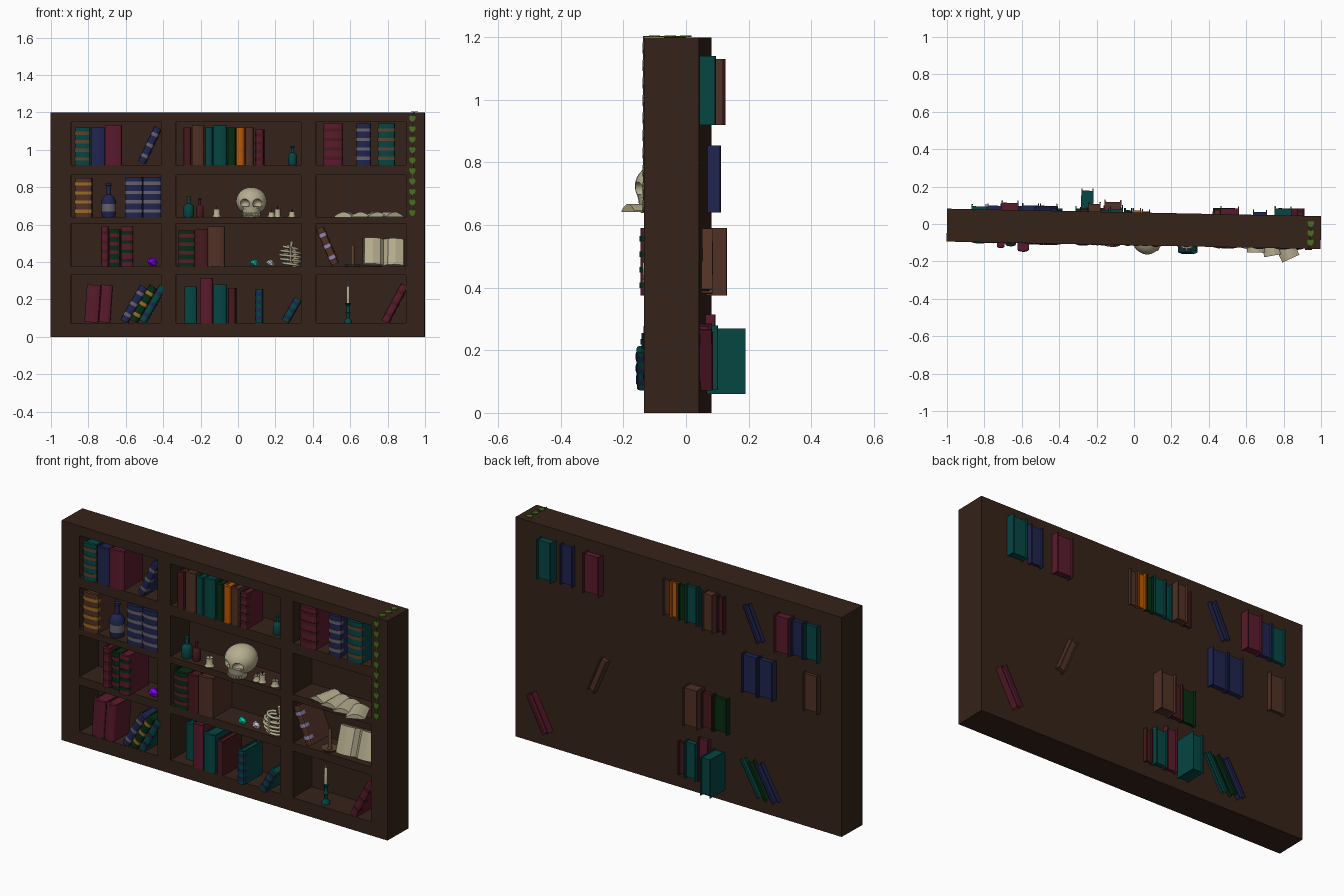
import bpy, bmesh, math
from mathutils import Matrix, Vector

if "Cube" in bpy.data.objects:
    bpy.data.objects.remove(bpy.data.objects["Cube"])

ROT = Matrix.Rotation(-0.02, 4, 'Z')      # whole case stands slightly turned
FRONT, BACK, INNER = -0.114, 0.062, 0.045
HEX = dict(wood='38281f', teal='0e4744', red='5a2030', blue='25294f', green='0f3018', brown='51342a',
           darkred='481f22', orange='b8590e', gold='9a6a28', cream='b3ab8c', bone='b5ad90', purple='8000f0',
           cyan='00c8a8', white='c8c8d8', grey='66606a', lavender='8f86ad', leaf='4c6b28', tan='5c4330')
MATS = {}


def mat(c):
    if c not in MATS:
        m = bpy.data.materials.new(c)
        rgb = [(int(HEX[c][i:i + 2], 16) / 255) ** 2.2 for i in (0, 2, 4)]
        m.diffuse_color = (*rgb, 1)
        m.use_nodes = True
        m.node_tree.nodes["Principled BSDF"].inputs["Base Color"].default_value = m.diffuse_color
        MATS[c] = m
    return MATS[c]


def finish(name, bm, cols, M=Matrix(), smooth=False):
    bmesh.ops.recalc_face_normals(bm, faces=bm.faces)
    bm.transform(ROT @ M)
    me = bpy.data.meshes.new(name)
    bm.to_mesh(me)
    bm.free()
    for c in cols:
        me.materials.append(mat(c))
    ob = bpy.data.objects.new(name, me)
    bpy.context.collection.objects.link(ob)
    if smooth:
        bpy.ops.object.select_all(action='DESELECT')
        ob.select_set(True)
        bpy.context.view_layer.objects.active = ob
        bpy.ops.object.shade_smooth_by_angle(angle=math.radians(40))
    return ob


def prism(bm, pts, z0, z1, mi=0):
    lo = [bm.verts.new((x, y, z0)) for x, y in pts]
    hi = [bm.verts.new((x, y, z1)) for x, y in pts]
    fs = [bm.faces.new(lo), bm.faces.new(hi)]
    n = len(pts)
    fs += [bm.faces.new((lo[i], lo[(i + 1) % n], hi[(i + 1) % n], hi[i])) for i in range(n)]
    for f in fs:
        f.material_index = mi


def lathe(name, x, y, z, prof, col, seg=16):
    bm = bmesh.new()
    rings = [[bm.verts.new((r * math.cos(a), r * math.sin(a), h)) for a in
              (2 * math.pi * k / seg for k in range(seg))] for r, h in prof]
    for a, b in zip(rings, rings[1:]):
        for k in range(seg):
            bm.faces.new((a[k], a[(k + 1) % seg], b[(k + 1) % seg], b[k]))
    bm.faces.new(rings[0])
    bm.faces.new(rings[-1])
    return finish(name, bm, [col], Matrix.Translation((x, y, z)), True)


def tube(name, pts, r, col):
    cu = bpy.data.curves.new(name, 'CURVE')
    cu.dimensions, cu.bevel_depth, cu.bevel_resolution = '3D', r, 1
    cu.use_fill_caps = True
    sp = cu.splines.new('POLY')
    sp.points.add(len(pts) - 1)
    for p, q in zip(sp.points, pts):
        p.co = (*(ROT @ Vector(q)), 1)
    cu.materials.append(mat(col))
    ob = bpy.data.objects.new(name, cu)
    bpy.context.collection.objects.link(ob)


def book(name, cx, cz, t, h, col, y0=-0.118, y1=0.105, lean=0, band=None, nb=4):
    """Cover with rounded spine at y0, fore edge at y1, page block set inside."""
    bm = bmesh.new()
    c, b, w = min(.006, t * .18), min(.012, t * .25), t / 2
    arc = [(-w * math.cos(k * math.pi / 6), y0 + b - b * math.sin(k * math.pi / 6)) for k in range(7)]
    prism(bm, [(-w, y1)] + arc + [(w, y1), (w - c, y1), (w - c, y0 + b + c), (c - w, y0 + b + c), (c - w, y1)],
          -h / 2, h / 2)
    i, e = w - c * .9, y1 - .012
    prism(bm, [(-i, y0 + b), (i, y0 + b), (i, e), (-i, e)], -h / 2 + .007, h / 2 - .007)
    if band:                                # raised bands on the spine
        o = [(x * 1.04, y - .003) for x, y in arc]
        for k in range(nb):
            z = h * ((k + .5) / nb - .5) * .92
            prism(bm, [(-w * 1.04, y0 + .03)] + o + [(w * 1.04, y0 + .03)], z - .009, z + .009, 1)
    M = Matrix.Translation((cx, 0, cz)) @ Matrix.Rotation(math.radians(lean), 4, 'Y')
    finish(name, bm, [col, band or col], M)


# case: front grid with recessed niches
xs = [-1, -.89, -.41, -.33, .34, .42, .9, 1]
zs = [0, .075, .33, .375, .605, .64, .865, .92, 1.148, 1.2]
bm = bmesh.new()
quad = lambda *p: bm.faces.new([bm.verts.new(q) for q in p])
for i, (a, b) in enumerate(zip(xs, xs[1:])):
    for j, (c, d) in enumerate(zip(zs, zs[1:])):
        niche = i % 2 and j % 2
        y = INNER if niche else FRONT
        quad((a, y, c), (b, y, c), (b, y, d), (a, y, d))
        quad((a, BACK, c), (b, BACK, c), (b, BACK, d), (a, BACK, d))
        if niche:
            rim = [(a, c), (b, c), (b, d), (a, d)]
            for p, q in zip(rim, rim[1:] + rim[:1]):
                quad((p[0], FRONT, p[1]), (q[0], FRONT, q[1]), (q[0], y, q[1]), (p[0], y, p[1]))
for a, b in zip(xs, xs[1:]):
    for z in (0, 1.2):
        quad((a, FRONT, z), (b, FRONT, z), (b, BACK, z), (a, BACK, z))
for c, d in zip(zs, zs[1:]):
    for x in (-1, 1):
        quad((x, FRONT, c), (x, FRONT, d), (x, BACK, d), (x, BACK, c))
bmesh.ops.remove_doubles(bm, verts=bm.verts, dist=1e-5)
bmesh.ops.dissolve_limit(bm, angle_limit=.01, verts=bm.verts, edges=bm.edges)
finish('bookcase', bm, ['wood'])

# upright books: shelf z, x0, x1, top z, colour, band colour, y front, y back
F, S = -.118, .02
UP = [(.92, -.87, -.79, 1.12, 'teal', 'tan', F, .09), (.92, -.785, -.71, 1.12, 'blue', None, F, .095),
      (.92, -.71, -.62, 1.13, 'red', None, F, .112),
      (.92, -.29, -.25, 1.12, 'darkred', None, F, .085), (.92, -.245, -.18, 1.13, 'brown', None, F, .115),
      (.92, -.175, -.135, 1.12, 'teal', None, F, .08), (.92, -.13, -.06, 1.13, 'teal', None, F, .09),
      (.92, -.055, -.012, 1.12, 'green', None, F, .085), (.92, -.008, .036, 1.12, 'orange', None, F, .085),
      (.92, .04, .085, 1.12, 'brown', None, F, .08), (.92, .095, .14, 1.11, 'red', 'darkred', F, S),
      (.92, .46, .56, 1.14, 'red', 'darkred', F, .105), (.92, .635, .71, 1.14, 'blue', 'grey', F, .09),
      (.92, .75, .84, 1.14, 'teal', 'tan', F, .11),
      (.64, -.87, -.78, .85, 'brown', 'gold', F, .09), (.64, -.6, -.51, .855, 'blue', 'grey', F, .1),
      (.64, -.505, -.41, .855, 'blue', 'grey', F, .1),
      (.375, -.73, -.69, .59, 'red', 'darkred', -.14, S), (.375, -.685, -.63, .575, 'green', 'red', -.13, S),
      (.375, -.62, -.56, .59, 'red', 'green', -.158, S), (.375, -.315, -.23, .57, 'green', 'red', F, .09),
      (.375, -.23, -.16, .575, 'darkred', None, F, .095), (.375, -.16, -.07, .59, 'brown', None, -.125, .128),
      (.06, -.285, -.22, .27, 'teal', None, -.06, .185), (.075, -.2, -.135, .315, 'red', None, F, .09),
      (.075, -.13, -.06, .28, 'teal', None, F, .1), (.075, -.05, -.01, .26, 'darkred', None, F, .085),
      (.075, .095, .135, .255, 'teal', 'blue', -.14, S)]
for n, (z, a, b, top, col, band, y0, y1) in enumerate(UP):
    book(f'book_{n:02d}', (a + b) / 2, (z + top) / 2, b - a, top - z, col, y0, y1, 0, band)

# leaning books: centre x, centre z, thickness, height, colour, band, tilt, y front, y back
LEAN = [(-.47, 1.025, .042, .205, 'blue', 'grey', 25, F, .085), (.48, .485, .042, .21, 'brown', 'lavender', -23, F, .095),
        (-.775, .178, .075, .2, 'red', None, 4, F, S), (-.705, .178, .06, .2, 'red', None, 4, F, S),
        (-.555, .175, .045, .215, 'blue', 'grey', 30, F, .085), (-.505, .175, .045, .215, 'green', 'gold', 30, F, .08),
        (-.455, .175, .04, .215, 'teal', 'blue', 30, F, .075), (.29, .143, .042, .14, 'teal', 'blue', 30, -.152, S),
        (.84, .178, .042, .22, 'red', 'darkred', 28, F, .1)]
for n, (x, z, t, h, col, band, ang, y0, y1) in enumerate(LEAN):
    book(f'leaning_book_{n}', x, z, t, h, col, y0, y1, ang, band, 3)

# bottles
BOTTLE = [(.9, 0), (1, .08), (1, .5), (.75, .6), (.35, .67), (.3, .92), (.42, .94), (.42, 1)]
for n, (x, z, r, h, col) in enumerate([(-.69, .64, .038, .18, 'blue'), (-.262, .64, .028, .11, 'teal'),
                                       (-.203, .64, .021, .1, 'darkred'), (.293, .92, .023, .1, 'teal')]):
    lathe(f'bottle_{n}', x, -.07, z, [(r * a, h * b) for a, b in BOTTLE], col)
lathe('bottle_label', -.69, -.07, .67, [(.039, 0), (.039, .04)], 'grey')

# stub candles
for n, (x, r, h) in enumerate([(-.112, .018, .045), (.18, .016, .028), (.213, .015, .045), (.29, .016, .03)]):
    lathe(f'candle_{n}', x, -.085, .64, [(r * 1.4, 0), (r * 1.2, .006), (r, .012), (r, h), (r * .7, h - .004)], 'cream', 12)
    tube(f'wick_{n}', [(x, -.085, .64 + h - .005), (x, -.085, .655 + h)], .002, 'wood')

# candle holders
lathe('saucer_candlestick', .615, -.07, .375, [(.035, 0), (.045, .012), (.04, .012), (.012, .006), (.009, .02),
                                               (.009, .11), (.007, .115)], 'tan')
lathe('tall_candlestick', .59, -.07, .075, [(.022, 0), (.02, .012), (.008, .025), (.008, .045), (.014, .055),
                                            (.008, .065), (.008, .09), (.017, .1), (.017, .107)], 'teal')
lathe('tall_candle', .59, -.07, .18, [(.009, 0), (.008, .085), (.004, .09), (.002, .108)], 'cream', 10)


# skull: cranium and jaw with sockets cut in
def ball(name, c, s, col, hide=False):
    b = bmesh.new()
    bmesh.ops.create_uvsphere(b, u_segments=24, v_segments=16, radius=1)
    ob = finish(name, b, [col], Matrix.Translation(c) @ Matrix.Diagonal((*s, 1)), True)
    ob.hide_render = hide
    return ob


skull = ball('skull', (.073, -.072, .725), (.083, .09, .075), 'bone')
for nm, c, s in [('eye_l', (.038, -.15, .712), (.026, .035, .025)), ('eye_r', (.108, -.15, .712), (.026, .035, .025)),
                 ('nose', (.073, -.155, .68), (.009, .02, .014))]:
    cut = ball('cutter_' + nm, c, s, 'bone', True)
    m = skull.modifiers.new(nm, 'BOOLEAN')
    m.operation, m.object, m.solver = 'DIFFERENCE', cut, 'EXACT'
    cut.hide_set(True)
lathe('skull_jaw', .073, -.1, .638, [(.042, 0), (.048, .008), (.05, .04), (.055, .06)], 'bone')
for k in range(7):
    a = math.radians(-140 + k * 100 / 6)
    ball(f'tooth_{k}', (.073 + .049 * math.cos(a), -.1 + .049 * math.sin(a), .654), (.005, .005, .011), 'bone')

# crystals
for n, (x, z, r, col) in enumerate([(-.455, .4, .03, 'purple'), (.09, .395, .024, 'cyan'), (.175, .394, .023, 'white')]):
    b = bmesh.new()
    bmesh.ops.create_icosphere(b, subdivisions=1, radius=r)
    finish(f'crystal_{n}', b, [col], Matrix.Translation((x, -.085, z)) @ Matrix.Rotation(.5, 4, 'Y')
           @ Matrix.Diagonal((1.1, .9, .8, 1)))

# rib cage ornament
for k in range(5):
    r, z = .032 + .026 * math.sin(math.pi * (k + .6) / 5), .385 + .022 * k
    tube(f'rib_{k}', [(.283 + r * math.sin(a), -.08 - r * .8 * math.cos(a), z + .012 * math.cos(a * .5 + 1.2))
                      for a in (math.radians(-165 + 30 * i) for i in range(12))], .0075, 'bone')
tube('rib_spine', [(.283, -.035, .38), (.283, -.03, .45), (.288, -.05, .512)], .009, 'bone')
tube('rib_breastbone', [(.283, -.125, .4), (.283, -.128, .48)], .006, 'bone')

# open book standing on its lower edge, two bulging page blocks
bm = bmesh.new()
for s in (-1, 1):
    prism(bm, [(0, 0), (s * .02, -.022), (s * .06, -.03), (s * .104, -.02), (s * .108, .004)], .004, .15)
    prism(bm, [(0, .002), (s * .112, .005), (s * .112, .01), (0, .008)], 0, .155, 1)
finish('open_book', bm, ['cream', 'tan'], Matrix.Translation((.78, -.08, .378)) @ Matrix.Rotation(-.3, 4, 'X')
       @ Matrix.Rotation(.12, 4, 'Z'))

# loose arched sheets fanned out on the shelf
for n in range(4):
    bm = bmesh.new()
    top = [(-.05 + .02 * k, .022 * math.sin(math.pi * k / 5) + .004) for k in range(6)]
    prism(bm, [(-.05, 0)] + top + [(.05, 0)], -.065, .065)
    finish(f'loose_sheets_{n}', bm, ['cream'], Matrix.Translation((.58 + .078 * n, (-.05, -.075, -.09, -.11)[n], .642))
           @ Matrix.Rotation((-.2, 0, .2, .45)[n], 4, 'Z') @ Matrix.Rotation(math.pi / 2, 4, 'X'))

# hanging vine: over the top and down the front
tube('vine_stem', [(.945, .02, 1.202), (.94, -.117, 1.202), (.935, -.117, .66)], .0025, 'leaf')
spots = [(.945, .02 - .05 * k, 1.203, 0) for k in range(3)] + [(.935, -.117, 1.168 - .056 * k, 90) for k in range(10)]
for n, (x, y, z, ang) in enumerate(spots):
    bm = bmesh.new()
    prism(bm, [(0, -.02), (.014, -.008), (.018, .008), (.009, .016), (0, .012), (-.009, .016), (-.018, .008),
               (-.014, -.008)], -.002, .003)
    finish(f'vine_leaf_{n:02d}', bm, ['leaf'], Matrix.Translation((x, y, z)) @ Matrix.Rotation(math.radians(ang), 4, 'X'))
